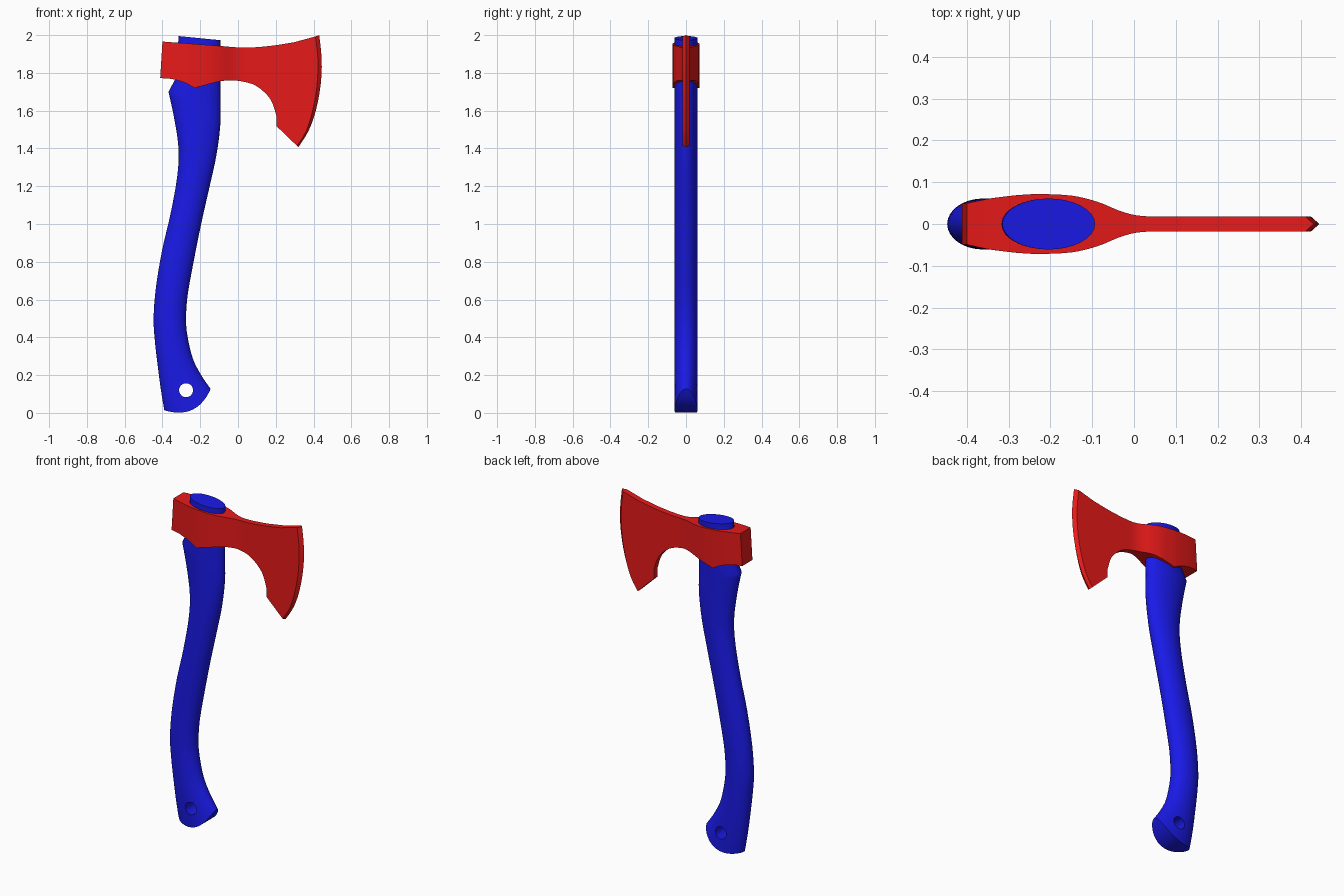
import bpy, bmesh, math

if "Cube" in bpy.data.objects:
    bpy.data.objects.remove(bpy.data.objects["Cube"])


def smooth_rows(rows, steps):
    """Catmull-Rom resampling of a list of equal-length tuples."""
    out = []
    for i in range(len(rows) - 1):
        p0, p1, p2 = rows[max(i - 1, 0)], rows[i], rows[i + 1]
        p3 = rows[min(i + 2, len(rows) - 1)]
        for s in range(steps):
            t = s / steps
            out.append(tuple(
                0.5 * (2 * b + (c - a) * t + (2 * a - 5 * b + 4 * c - d) * t ** 2
                       + (3 * b - a - 3 * c + d) * t ** 3)
                for a, b, c, d in zip(p0, p1, p2, p3)))
    return out + [rows[-1]]


def finish(bm, name, color=None):
    bmesh.ops.recalc_face_normals(bm, faces=bm.faces[:])
    me = bpy.data.meshes.new(name)
    bm.to_mesh(me)
    bm.free()
    ob = bpy.data.objects.new(name, me)
    bpy.context.collection.objects.link(ob)
    if color:
        mat = bpy.data.materials.new(name + "_color")
        mat.diffuse_color = color
        mat.use_nodes = True
        mat.node_tree.nodes["Principled BSDF"].inputs["Base Color"].default_value = mat.diffuse_color
        me.materials.append(mat)
    return ob


def bridge(bm, a, b):
    n = len(a)
    for k in range(n):
        bm.faces.new((a[k], a[(k + 1) % n], b[(k + 1) % n], b[k]))


def shade(ob, angle):
    bpy.ops.object.select_all(action='DESELECT')
    ob.select_set(True)
    bpy.context.view_layer.objects.active = ob
    bpy.ops.object.shade_smooth_by_angle(angle=math.radians(angle))


# Handle: elliptical sections given as back x, z and front x, z
top = [(-0.315, 1.995, -0.093, 1.973), (-0.325, 1.78, -0.093, 1.76)]
grip = [(-0.368, 1.70, -0.093, 1.66), (-0.338, 1.56, -0.094, 1.52),
        (-0.315, 1.40, -0.115, 1.36), (-0.322, 1.25, -0.15, 1.20),
        (-0.358, 1.05, -0.195, 1.00), (-0.402, 0.86, -0.237, 0.79),
        (-0.435, 0.66, -0.267, 0.62), (-0.447, 0.50, -0.275, 0.50),
        (-0.44, 0.38, -0.268, 0.41), (-0.425, 0.25, -0.24, 0.29),
        (-0.408, 0.12, -0.195, 0.20), (-0.39, 0.014, -0.145, 0.127)]
sections = top + smooth_rows(grip, 4)
N = 32
bm = bmesh.new()
rings = []
for i, (lx, lz, rx, rz) in enumerate(sections):
    bulge = 0.06 if i == len(sections) - 1 else 0.0
    length = math.hypot(rx - lx, rz - lz)
    ring = []
    for k in range(N):
        t = 2 * math.pi * k / N
        u, off = (1 + math.cos(t)) / 2, bulge * math.sin(t) ** 2 / length
        ring.append(bm.verts.new((lx + (rx - lx) * u + (rz - lz) * off,
                                  0.061 * math.sin(t),
                                  lz + (rz - lz) * u - (rx - lx) * off)))
    if rings:
        bridge(bm, rings[-1], ring)
    rings.append(ring)
bm.faces.new(rings[0])
# Curved butt end, closed in strips across the thickness
r = rings[-1]
for k in range(N // 2):
    quad = [r[k], r[k + 1], r[(N - k - 1) % N], r[(N - k) % N]]
    bm.faces.new(list(dict.fromkeys(quad)))
handle = finish(bm, "handle", (0.01, 0.01, 0.8, 1))

# Lanyard hole through the butt
bpy.ops.mesh.primitive_cylinder_add(vertices=32, radius=0.037, depth=0.4,
                                    location=(-0.275, 0, 0.12),
                                    rotation=(math.pi / 2, 0, 0))
cutter = bpy.context.object
cutter.name = "hole_cutter"
cutter.hide_render = True
mod = handle.modifiers.new("hole", 'BOOLEAN')
mod.operation, mod.solver, mod.object = 'DIFFERENCE', 'EXACT', cutter
bpy.context.view_layer.objects.active = handle
bpy.ops.object.modifier_apply(modifier="hole")
bpy.data.objects.remove(cutter)
shade(handle, 40)

# Head: columns of top x, z, bottom x, z and half thickness
poll = [(-0.40, 1.966, -0.412, 1.772, 0.049), (-0.35, 1.962, -0.352, 1.768, 0.060),
        (-0.28, 1.957, -0.28, 1.747, 0.069), (-0.23, 1.953, -0.23, 1.72, 0.072)]
neck = [(-0.23, 1.953, -0.23, 1.72, 0.072), (-0.15, 1.947, -0.15, 1.742, 0.068),
        (-0.087, 1.942, -0.087, 1.757, 0.053), (-0.03, 1.937, -0.03, 1.759, 0.030),
        (0.02, 1.934, 0.02, 1.755, 0.019), (0.098, 1.936, 0.098, 1.73, 0.018),
        (0.172, 1.943, 0.172, 1.66, 0.018), (0.204, 1.947, 0.204, 1.57, 0.018)]
cols = smooth_rows(poll, 3)[:-1] + smooth_rows(neck, 4)
bm = bmesh.new()
prev = None
for xt, zt, xb, zb, h in cols:
    ring = [bm.verts.new(p) for p in ((xt, -h, zt), (xt, h, zt), (xb, h, zb), (xb, -h, zb))]
    if prev:
        bridge(bm, prev, ring)
    else:
        bm.faces.new(ring)
    prev = ring

# Blade: flat cheeks, then a bevel from the inner line to the cutting edge
edge = smooth_rows([(0.41, 1.993, 0.43, 2.0), (0.423, 1.87, 0.443, 1.873),
                    (0.418, 1.73, 0.438, 1.74), (0.395, 1.60, 0.412, 1.60),
                    (0.36, 1.49, 0.373, 1.492), (0.312, 1.414, 0.32, 1.407)], 3)
sharp = [bm.verts.new((e[2], 0, e[3])) for e in edge]
outline = [(0.30, 1.963)] + [e[:2] for e in edge] + [(0.204, 1.518)]
sides = []
for y, vt, vb in ((-0.018, prev[0], prev[3]), (0.018, prev[1], prev[2])):
    loop = [vt] + [bm.verts.new((x, y, z)) for x, z in outline] + [vb]
    bm.faces.new(loop)
    inner = loop[2:-2]
    for k in range(len(inner) - 1):
        bm.faces.new((inner[k], inner[k + 1], sharp[k + 1], sharp[k]))
    sides.append(loop)
a, b = sides
for k in (0, 1, len(a) - 3, len(a) - 2):
    bm.faces.new((a[k], a[k + 1], b[k + 1], b[k]))
bm.faces.new((a[2], b[2], sharp[0]))
bm.faces.new((a[-3], b[-3], sharp[-1]))
head = finish(bm, "axe_head", (0.8, 0.01, 0.01, 1))
shade(head, 25)
